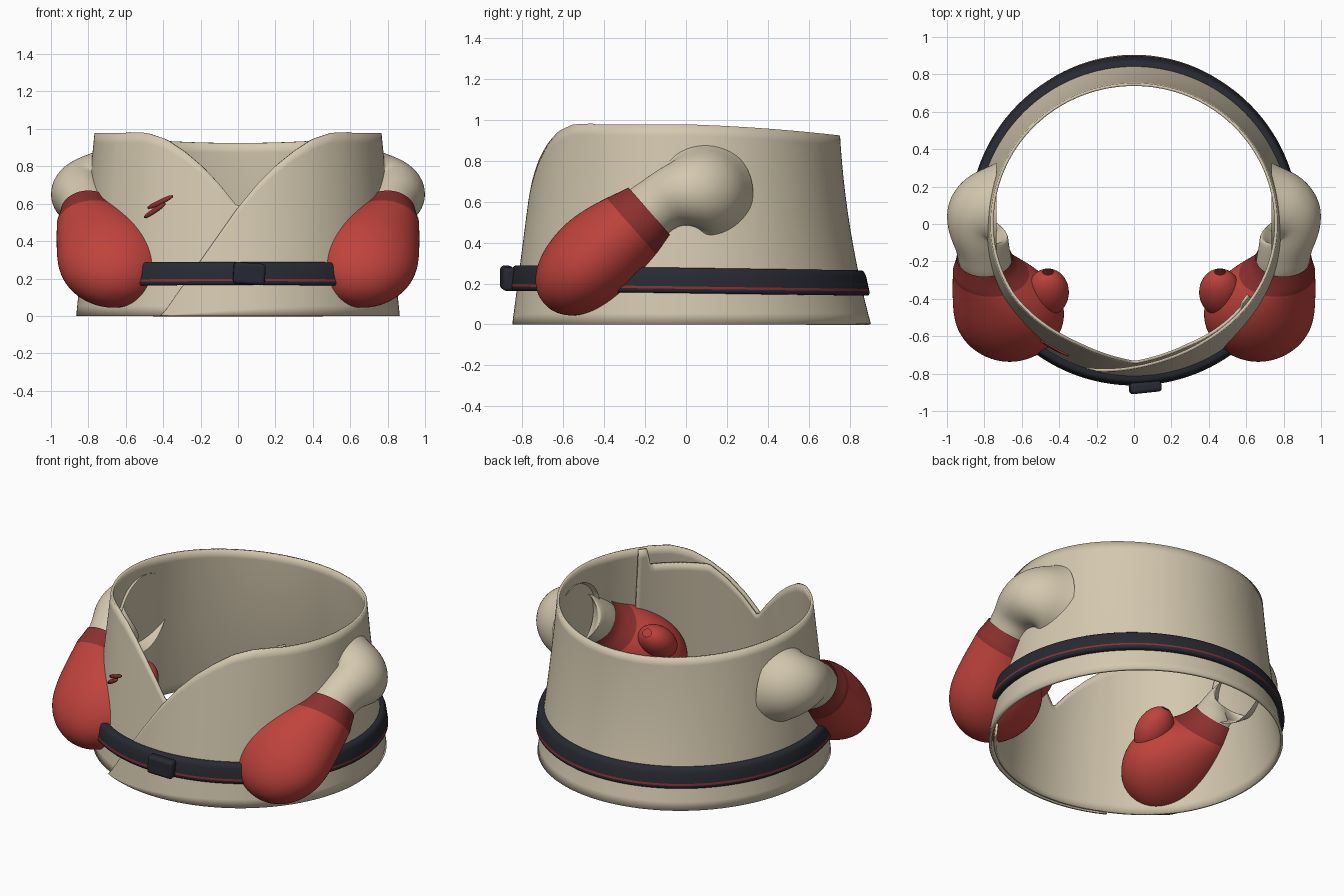
import bpy, bmesh
from math import sin, cos, radians, pi
from mathutils import Vector

cube = bpy.data.objects.get("Cube")
if cube:
    bpy.data.objects.remove(cube)


def material(name, rgb):
    m = bpy.data.materials.new(name)
    m.use_nodes = True
    m.diffuse_color = (*rgb, 1)
    bsdf = m.node_tree.nodes["Principled BSDF"]
    bsdf.inputs["Base Color"].default_value = (*rgb, 1)
    bsdf.inputs["Roughness"].default_value = 0.7
    return m


CREAM = material("cream cloth", (0.66, 0.58, 0.43))
RED = material("glove red", (0.52, 0.055, 0.045))
DARK_RED = material("dark red", (0.26, 0.03, 0.028))
NAVY = material("belt navy", (0.021, 0.023, 0.032))


def loft(name, rows, mats, closed=True, cap=False, rule=None, smooth_levels=0, mirror=False):
    """Skin a list of point rows; rule(row) picks the material slot."""
    bm = bmesh.new()
    grid = [[bm.verts.new(p) for p in row] for row in rows]
    n = len(rows[0])
    for i in range(len(grid) - 1):
        a, b = grid[i], grid[i + 1]
        for j in range(n if closed else n - 1):
            k = (j + 1) % n
            f = bm.faces.new((a[j], a[k], b[k], b[j]))
            f.material_index = rule(i) if rule else 0
    if cap:
        bm.faces.new(grid[-1])
    bmesh.ops.recalc_face_normals(bm, faces=bm.faces)
    mesh = bpy.data.meshes.new(name)
    bm.to_mesh(mesh)
    bm.free()
    for m in mats:
        mesh.materials.append(m)
    ob = bpy.data.objects.new(name, mesh)
    bpy.context.collection.objects.link(ob)
    if smooth_levels:
        ob.modifiers.new("Smooth", "SUBSURF").levels = smooth_levels
        ob.modifiers["Smooth"].render_levels = smooth_levels
    if mirror:
        md = ob.modifiers.new("Mirror", "MIRROR")
        md.use_mirror_merge = False
    finish(ob)
    return ob


def finish(ob, angle=50):
    bpy.ops.object.select_all(action="DESELECT")
    ob.select_set(True)
    bpy.context.view_layer.objects.active = ob
    bpy.ops.object.shade_smooth_by_angle(angle=radians(angle))


# Flared body outline; angle runs from the front towards +x
def radius(z, a):
    s, c = sin(a) ** 2, cos(a) ** 2
    front_back = 0.85 - 0.13 * z if cos(a) > 0 else 0.905 - 0.27 * z + 0.115 * z * z
    return s * (0.865 - 0.1 * z) + c * front_back


def on_body(a, z, lift=0.0):
    r = radius(z, a) + lift
    return Vector((r * sin(a), -r * cos(a), z))


# Neckline height over the front, curved V
V_LINE = [(0, .58), (.1, .70), (.2, .80), (.3, .88), (.4, .945), (.5, .978), (.6, .982)]


def neckline(x):
    for (x0, z0), (x1, z1) in zip(V_LINE, V_LINE[1:]):
        if x <= x1:
            return z0 + (z1 - z0) * (x - x0) / (x1 - x0)
    return 0.982


def rim(a, flap):
    z = 0.5
    for _ in range(8):
        p = on_body(a, z)
        if p.y > -0.45:
            y = p.y
            z = 0.978 - 0.03 * max(y, 0) - 0.055 * max(y, 0) ** 2
        elif flap == "outer" and p.x < 0:
            z = max(0.58 + 1.42 * p.x, 0.003)
        else:
            z = neckline(abs(p.x))
            if flap == "inner" and p.x > 0:
                z = min(z - 0.012, 0.87)
    return z


# Jacket body: one wrapped sheet, outer flap first, inner flap tucked under
STEPS, LEVELS = 220, 18
columns = []
for i in range(STEPS + 1):
    deg = -29 + (418 + 29) * i / STEPS
    a = radians(deg)
    tuck = min(max((deg - 300) / 35, 0), 1) * 0.028
    if deg < 60:
        top = rim(a, "outer")
    elif deg > 300:
        top = rim(a, "inner")
    else:
        top = rim(a, "plain")
    columns.append([on_body(a, top * j / LEVELS, -0.008 - tuck) for j in range(LEVELS + 1)])
body = loft("jacket_body", columns, [CREAM], closed=False)
solid = body.modifiers.new("Thickness", "SOLIDIFY")
solid.thickness = 0.016
solid.offset = 0

# Belt with a narrow stripe near its lower edge
SECTION = [(-.005, .153), (.024, .153), (.034, .162), (.036, .174), (.036, .186),
           (.036, .20), (.036, .25), (.03, .27), (.02, .277), (-.005, .277)]
belt_rows = []
for lift, z in SECTION:
    row = []
    for i in range(128):
        a = 2 * pi * i / 128
        p = on_body(a, z, lift)
        p.z += 0.012 * cos(a)
        row.append(p)
    belt_rows.append(row)
loft("belt", belt_rows, [NAVY, DARK_RED], rule=lambda i: 1 if i == 3 else 0)

# Belt buckle
bpy.ops.mesh.primitive_cube_add(size=1, location=(0.06, -0.873, 0.226), rotation=(0, radians(4), radians(6)))
buckle = bpy.context.object
buckle.name = "belt_buckle"
buckle.scale = (0.17, 0.06, 0.115)
bpy.ops.object.transform_apply(location=False, rotation=False, scale=True)
buckle.data.materials.append(NAVY)
bevel = buckle.modifiers.new("Bevel", "BEVEL")
bevel.width, bevel.segments = 0.018, 3
finish(buckle)

# Arms: rings around a bent path
AXIS = Vector((0, -0.75, -0.66)).normalized()
ACROSS = Vector((0, -0.66, 0.75))


def ring(center, normal, ru, rv, n=28):
    normal = Vector(normal).normalized()
    v = (ACROSS - normal * ACROSS.dot(normal)).normalized()
    u = v.cross(normal)
    return [Vector(center) + u * ru * cos(2 * pi * k / n) + v * rv * sin(2 * pi * k / n) for k in range(n)]


SLEEVE = [((.735, .08, .645), (1, 0, 0), .25),
          ((.785, .08, .645), (1, 0, 0), .225),
          ((.825, .06, .64), (.9, -.4, -.1), .21),
          ((.85, .02, .635), (.5, -.8, -.3), .185),
          ((.835, -.05, .62), (.1, -.8, -.5), .165),
          ((.81, -.12, .597), AXIS, .142),
          ((.80, -.18, .555), AXIS, .145),
          ((.79, -.22, .52), AXIS, .14)]
loft("sleeves", [ring(c, n, r, r) for c, n, r in SLEEVE], [CREAM], smooth_levels=2, mirror=True)

# Gloves: distance along axis, half width, half height, centre x
GLOVE = [(0, .15, .155, .80), (.05, .162, .168, .795), (.09, .19, .18, .78), (.1, .195, .183, .775),
         (.2, .262, .21, .71), (.33, .30, .229, .672), (.45, .297, .216, .665),
         (.55, .255, .185, .665), (.63, .18, .135, .665), (.675, .09, .07, .665), (.685, .03, .02, .665)]
glove_rows = []
for t, ru, rv, cx in GLOVE:
    c = Vector((cx, -0.18, 0.555)) + AXIS * t
    glove_rows.append(ring(c, AXIS, ru, rv))
loft("boxing_gloves", glove_rows, [RED, DARK_RED], cap=True,
     rule=lambda i: 1 if i < 3 else 0, smooth_levels=2, mirror=True)

# Glove thumbs on the inner side
thumb_rows = []
for k in range(1, 12):
    s = pi * k / 12
    c = Vector((0.46, -0.365, 0.43)) - AXIS * 0.15 * cos(s)
    thumb_rows.append(ring(c, AXIS, 0.115 * sin(s), 0.095 * sin(s), 20))
thumbs = loft("glove_thumbs", thumb_rows, [RED], cap=True, smooth_levels=1, mirror=True)

# Two slanted strokes on the chest
for n, (x0, z0, x1, z1) in enumerate([(-.50, .528, -.39, .60), (-.48, .578, -.35, .64)]):
    rows = []
    for side in (-1, 1):
        row = []
        for k in range(9):
            f = k / 8
            x, z = x0 + (x1 - x0) * f, z0 + (z1 - z0) * f
            z += side * 0.013 * (1 - abs(2 * f - 1) ** 4 * 0.6)
            r = radius(z, radians(-35)) + 0.008
            row.append(Vector((x, -(r * r - x * x) ** 0.5, z)))
        rows.append(row)
    stroke = loft("chest_stroke_%d" % (n + 1), rows, [DARK_RED], closed=False)
    md = stroke.modifiers.new("Thickness", "SOLIDIFY")
    md.thickness, md.offset = 0.009, 0
